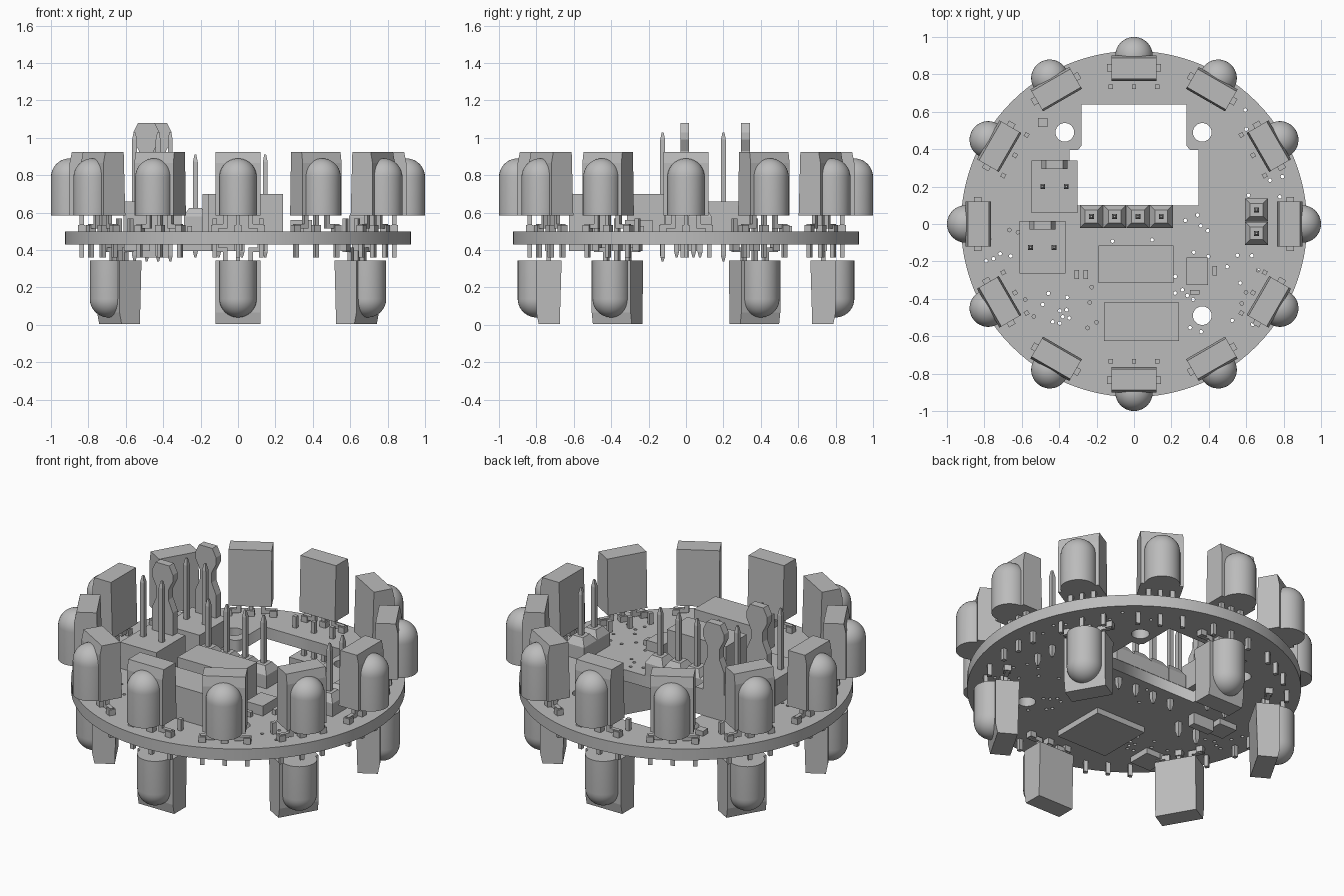
import bpy, bmesh, math, random
from mathutils import Matrix, Vector

if "Cube" in bpy.data.objects:
    bpy.data.objects.remove(bpy.data.objects["Cube"])

grey = bpy.data.materials.new("plain_grey")
grey.use_nodes = True
COLOUR = (0.5, 0.5, 0.5, 1)
grey.diffuse_color = COLOUR
grey.node_tree.nodes["Principled BSDF"].inputs["Base Color"].default_value = COLOUR

BOTTOM, TOP = 0.43, 0.50   # board faces


def place(name, mesh, matrix=None):
    ob = bpy.data.objects.new(name, mesh)
    bpy.context.collection.objects.link(ob)
    if matrix:
        ob.matrix_world = matrix
    return ob


def finish(name, bm):
    bmesh.ops.recalc_face_normals(bm, faces=bm.faces)
    mesh = bpy.data.meshes.new(name)
    bm.to_mesh(mesh)
    bm.free()
    mesh.materials.append(grey)
    return mesh


def add_box(bm, xs, ys, zs, taper=1.0):
    """Box between the given limits; the upper face is scaled by taper."""
    cx, cy, cz = (sum(p) / 2 for p in (xs, ys, zs))
    for v in bmesh.ops.create_cube(bm, size=1)["verts"]:
        t = taper if v.co.z > 0 else 1
        v.co = Vector((cx + v.co.x * (xs[1] - xs[0]) * t,
                       cy + v.co.y * (ys[1] - ys[0]) * t,
                       cz + v.co.z * (zs[1] - zs[0])))


def box(name, xs, ys, zs):
    bm = bmesh.new()
    add_box(bm, xs, ys, zs)
    return place(name, finish(name, bm))


def add_pin(bm, x, y, top, low, half=0.013):
    """Square pin with pointed ends."""
    span = ((x - half, x + half), (y - half, y + half))
    add_box(bm, *span, (low + 0.03, top - 0.04))
    add_box(bm, *span, (top - 0.04, top), 0.4)
    add_box(bm, *span, (low + 0.03, low), 0.4)


def prism(bm, points, offset):
    """Extrude a closed loop of 3D points."""
    face = bm.faces.new([bm.verts.new(p) for p in points])
    new = bmesh.ops.extrude_face_region(bm, geom=[face])["geom"]
    verts = [g for g in new if isinstance(g, bmesh.types.BMVert)]
    bmesh.ops.translate(bm, verts=verts, vec=offset)


# Circuit board: flat curve with cut-outs, given thickness
def ring(x, y, r, n):
    return [(x + r * math.cos(i * math.tau / n), y + r * math.sin(i * math.tau / n))
            for i in range(n)]


window = [(-0.28, 0.64), (0.28, 0.64), (0.28, 0.42), (0.30, 0.395), (0.345, 0.395),
          (0.345, 0.10), (-0.345, 0.10), (-0.345, 0.395), (-0.30, 0.395), (-0.28, 0.42)]
loops = [ring(0, 0, 0.925, 96), window]
mounts = [(-0.37, 0.49), (0.365, 0.49), (0.365, -0.49)]
loops += [ring(x, y, 0.05, 24) for x, y in mounts]

# Small vias scattered over the wiring areas
random.seed(4)
vias = []
areas = [(-0.85, -0.6, -0.22, 0.0, 12), (-0.6, -0.2, -0.58, -0.3, 20),
         (0.2, 0.68, -0.58, -0.15, 34), (-0.2, 0.4, -0.1, 0.06, 10),
         (0.3, 0.75, 0.5, 0.66, 7), (0.6, 0.8, 0.12, 0.32, 5)]
for x0, x1, y0, y1, count in areas:
    for _ in range(count):
        x, y = random.uniform(x0, x1), random.uniform(y0, y1)
        clear = all(math.hypot(x - a, y - b) > 0.03 for a, b in vias)
        clear = clear and all(math.hypot(x - a, y - b) > 0.08 for a, b in mounts)
        if clear and math.hypot(x, y) < 0.88:
            vias.append((x, y))
loops += [ring(x, y, 0.01, 8) for x, y in vias]

curve = bpy.data.curves.new("board_outline", "CURVE")
curve.dimensions, curve.fill_mode = "2D", "BOTH"
curve.extrude = (TOP - BOTTOM) / 2
for loop in loops:
    s = curve.splines.new("POLY")
    s.points.add(len(loop) - 1)
    for p, (x, y) in zip(s.points, loop):
        p.co = (x, y, 0, 1)
    s.use_cyclic_u = True
outline = place("board_outline", curve)
bpy.context.view_layer.update()
deps = bpy.context.evaluated_depsgraph_get()
board_mesh = bpy.data.meshes.new_from_object(outline.evaluated_get(deps))
bpy.data.objects.remove(outline)
board_mesh.materials.clear()
board_mesh.materials.append(grey)
place("board", board_mesh, Matrix.Translation((0, 0, (TOP + BOTTOM) / 2)))

# Receiver body: outward is +x, leads hang below zero height
bm = bmesh.new()
side = [(-0.135, 0), (0, 0), (0, 0.28), (-0.012, 0.34), (-0.125, 0.34)]
prism(bm, [(x, -0.12, z) for x, z in side], (0, 0.24, 0))
body_mesh = finish("receiver_body", bm)

# Receiver lens: half-buried dome-ended cylinder
bm = bmesh.new()
R, STRAIGHT = 0.1, 0.205
profile = [(0, 0, 0), (R, 0, 0)]
profile += [(R * math.cos(a), 0, STRAIGHT + R * math.sin(a))
            for a in (i * math.pi / 20 for i in range(11))]
verts = [bm.verts.new(p) for p in profile]
edges = [bm.edges.new(pair) for pair in zip(verts, verts[1:])]
bmesh.ops.spin(bm, geom=verts + edges, cent=(0, 0, 0), axis=(0, 0, 1),
               angle=math.tau, steps=32)
bmesh.ops.remove_doubles(bm, verts=bm.verts, dist=0.0005)
lens_mesh = finish("receiver_lens", bm)

# Receiver leads: one straight, two stepped outwards
bm = bmesh.new()
XS, W = (-0.077, -0.053), 0.012
add_box(bm, XS, (-W, W), (-0.225, 0))
for s in (-1, 1):
    for a, b, z0, z1 in ((0.055, 0.08, -0.06, 0), (0.055, 0.137, -0.07, -0.045),
                         (0.113, 0.137, -0.225, -0.045)):
        add_box(bm, XS, sorted((s * a, s * b)), (z0, z1))
for y in (-0.125, 0, 0.125):   # shoulders resting on the board
    add_box(bm, (-0.085, -0.045), (y - 0.02, y + 0.02), (-0.085, -0.05))
lead_mesh = finish("receiver_leads", bm)


def receiver(tier, angle, radius, height, flipped):
    m = Matrix.Rotation(angle, 4, "Z") @ Matrix.Translation((radius, 0, height))
    if flipped:
        m = m @ Matrix.Rotation(math.pi, 4, "X")
    place(tier + "_receiver_body", body_mesh, m)
    place(tier + "_receiver_leads", lead_mesh, m)
    return place(tier + "_receiver_lens", lens_mesh, m)


for i in range(12):
    lens = receiver("upper", math.radians(30 * i), 0.9, 0.585, False)
for i in range(6):
    receiver("lower", math.radians(30 + 60 * i), 0.8, 0.345, True)
bpy.ops.object.select_all(action="DESELECT")
lens.select_set(True)
bpy.context.view_layer.objects.active = lens
bpy.ops.object.shade_smooth_by_angle(angle=math.radians(40))


# Pin headers: one tapered collar and a pin per position
def header(name, spots):
    bm = bmesh.new()
    for x, y in spots:
        xs, ys = (x - 0.062, x + 0.062), (y - 0.062, y + 0.062)
        add_box(bm, xs, ys, (TOP, 0.58))
        add_box(bm, xs, ys, (0.58, 0.624), 0.55)
        add_pin(bm, x, y, 0.91, 0.36)
    place(name, finish(name, bm))


header("four_pin_header", [(-0.228 + 0.1245 * i, 0.04) for i in range(4)])
header("two_pin_header", [(0.655, 0.075), (0.655, -0.05)])

# Power connectors: block, waisted blade and two pins
blade = [(0.07, 0.36), (0.07, 0.80), (0.04, 0.87), (0.04, 0.93), (0.07, 0.99),
         (0.07, 1.03), (0.045, 1.08)]
for name, x, y in (("inner", -0.425, 0.2), ("outer", -0.49, -0.125)):
    box(name + "_connector_block", (x - 0.123, x + 0.123), (y - 0.14, y + 0.14), (TOP, 0.66))
    bm = bmesh.new()
    loop = blade + [(-w, z) for w, z in reversed(blade)]
    prism(bm, [(x + w, y + 0.095, z) for w, z in loop], (0, 0.047, 0))
    place(name + "_connector_blade", finish("blade", bm))
    bm = bmesh.new()
    for s in (-1, 1):
        add_pin(bm, x + s * 0.063, y, 1.03, 0.34)
    place(name + "_connector_pins", finish("pins", bm))

# Upper components
box("rear_module", (-0.19, 0.21), (-0.315, -0.115), (TOP, 0.70))
box("front_module", (-0.16, 0.24), (-0.625, -0.42), (TOP, 0.70))
box("upper_chip", (0.28, 0.395), (-0.325, -0.18), (TOP, 0.56))
for x, y, w, d in ((0.325, -0.365, 0.05, 0.024), (0.433, -0.25, 0.024, 0.05),
                   (-0.307, -0.27, 0.024, 0.05), (-0.258, -0.27, 0.024, 0.05),
                   (-0.487, 0.543, 0.05, 0.05)):
    box("small_part", (x - w / 2, x + w / 2), (y - d / 2, y + d / 2), (TOP, 0.53))

# Underside chips
for x, y, h in ((-0.145, -0.455, 0.17), (-0.54, -0.52, 0.07), (-0.63, 0.0, 0.06)):
    box("lower_chip", (x - h, x + h), (y - h, y + h), (0.395, BOTTOM))
